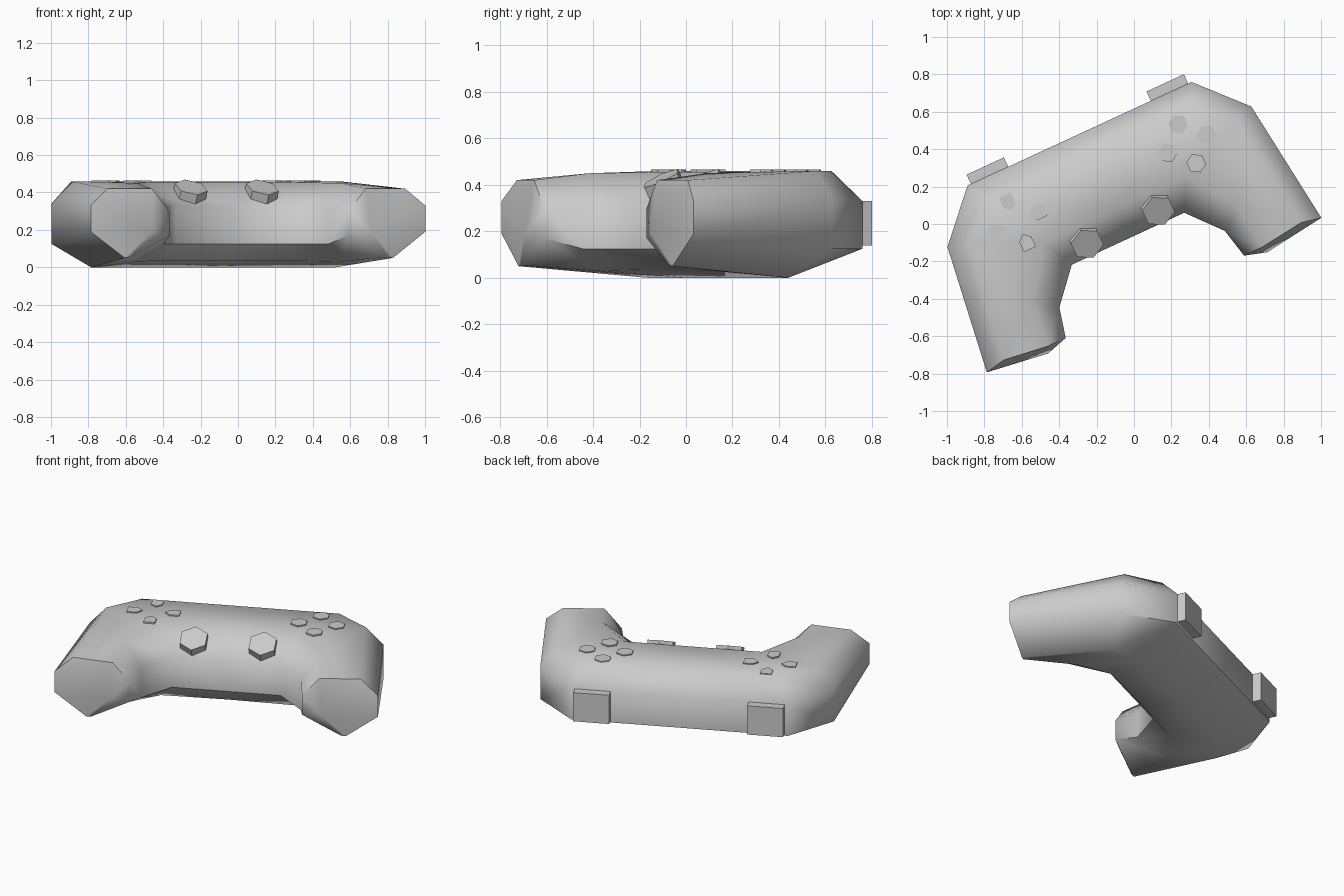
import bpy, bmesh, math
from mathutils import Matrix, Vector

cube = bpy.data.objects.get("Cube")
if cube:
    bpy.data.objects.remove(cube, do_unlink=True)

grey = bpy.data.materials.new("light_grey")
grey.use_nodes = True
tone = (0.6, 0.6, 0.6, 1)
grey.diffuse_color = tone
grey.node_tree.nodes["Principled BSDF"].inputs["Base Color"].default_value = tone

# The whole pad is turned about z
TURN = Matrix.Rotation(math.radians(24.8), 4, 'Z') @ Matrix.Translation((-0.062, 0, 0))


def finish(name, bm, mirror=False):
    bmesh.ops.recalc_face_normals(bm, faces=bm.faces)
    mesh = bpy.data.meshes.new(name)
    bm.to_mesh(mesh)
    bm.free()
    mesh.materials.append(grey)
    obj = bpy.data.objects.new(name, mesh)
    bpy.context.collection.objects.link(obj)
    obj.matrix_world = TURN
    if mirror:
        mod = obj.modifiers.new("Mirror", 'MIRROR')
        mod.use_clip = True
    return obj


def prism(name, outline, height, place, mirror=False):
    """Extruded outline, standing on its own z = 0, put in place by a matrix."""
    bm = bmesh.new()
    face = bm.faces.new([bm.verts.new((x, y, 0)) for x, y in outline])
    top = bmesh.ops.extrude_face_region(bm, geom=[face])["geom"]
    bmesh.ops.translate(bm, vec=(0, 0, height),
                        verts=[v for v in top if isinstance(v, bmesh.types.BMVert)])
    bm.transform(place)
    return finish(name, bm, mirror)


def polygon(sides, radius):
    return [(radius * math.cos(math.tau * i / sides + math.pi / 6),
             radius * math.sin(math.tau * i / sides + math.pi / 6)) for i in range(sides)]


# Body: eight-sided rings from the middle out to the grip end.
# Order: outer high, outer low, bottom outer, bottom inner,
#        inner low, inner high, top inner, top outer
rings = [
    [(0, .56, .33), (0, .56, .125), (0, .27, 0), (0, .02, .035),
     (0, -.058, .125), (0, -.058, .33), (0, .11, .455), (0, .44, .46)],
    [(.66, .56, .33), (.66, .56, .125), (.52, .27, 0), (.41, .01, .035),
     (.331, -.058, .125), (.331, -.058, .33), (.42, .11, .455), (.6, .44, .46)],
    [(.895, .307, .34), (.895, .307, .125), (.72, .18, 0), (.6, -.12, .03),
     (.487, -.237, .125), (.487, -.237, .32), (.6, -.15, .45), (.79, .28, .46)],
    [(.985, -.39, .33), (.985, -.39, .19), (.79, -.4, .05), (.76, -.405, .055),
     (.525, -.4, .17), (.525, -.4, .3), (.63, -.4, .42), (.877, -.368, .42)],
]
bm = bmesh.new()
loops = [[bm.verts.new(p) for p in ring] for ring in rings]
for a, b in zip(loops, loops[1:]):
    for i in range(8):
        j = (i + 1) % 8
        bm.faces.new((a[i], a[j], b[j], b[i]))
# Grip end, bulging slightly
tip = bm.verts.new((.645, -.436, .19))
for i in range(8):
    bm.faces.new((loops[-1][i], loops[-1][(i + 1) % 8], tip))
bmesh.ops.recalc_face_normals(bm, faces=bm.faces)
for f in bm.faces:
    f.smooth = True
for e in bm.edges:
    e.smooth = not e.is_manifold or e.calc_face_angle() < math.radians(62)
# Crisp lower front edge
for a, b in zip(loops, loops[1:]):
    bm.edges.get((a[4], b[4])).smooth = False
finish("body", bm, True)

# Thumb sticks, leaning to the front
lean = Matrix.Translation((.21, .035, .375)) @ Matrix.Rotation(math.radians(27), 4, 'X')
prism("thumb_sticks", polygon(6, .09), .06, lean, True)

# Shoulder triggers on the back
prism("triggers", [(.42, .5), (.64, .5), (.64, .615), (.42, .615)], .19,
      Matrix.Translation((0, 0, .14)), True)

# Action buttons on the left, direction keys on the right
key = [(-.035, .045), (.035, .045), (.035, -.015), (0, -.045), (-.035, -.015)]
for i, side in enumerate(("back", "left", "front", "right")):
    spin = Matrix.Rotation(-i * math.pi / 2, 4, 'Z')
    spot = spin @ Vector((0, .115, 0))
    z = .435 if side != "front" else .43
    prism(side + "_button", polygon(6, .053), .465 - z,
          Matrix.Translation(Vector((.5, .27, z)) + spot))
    prism(side + "_key", key, .465 - z,
          Matrix.Translation(Vector((-.5, .27, z)) + spot) @ spin)
